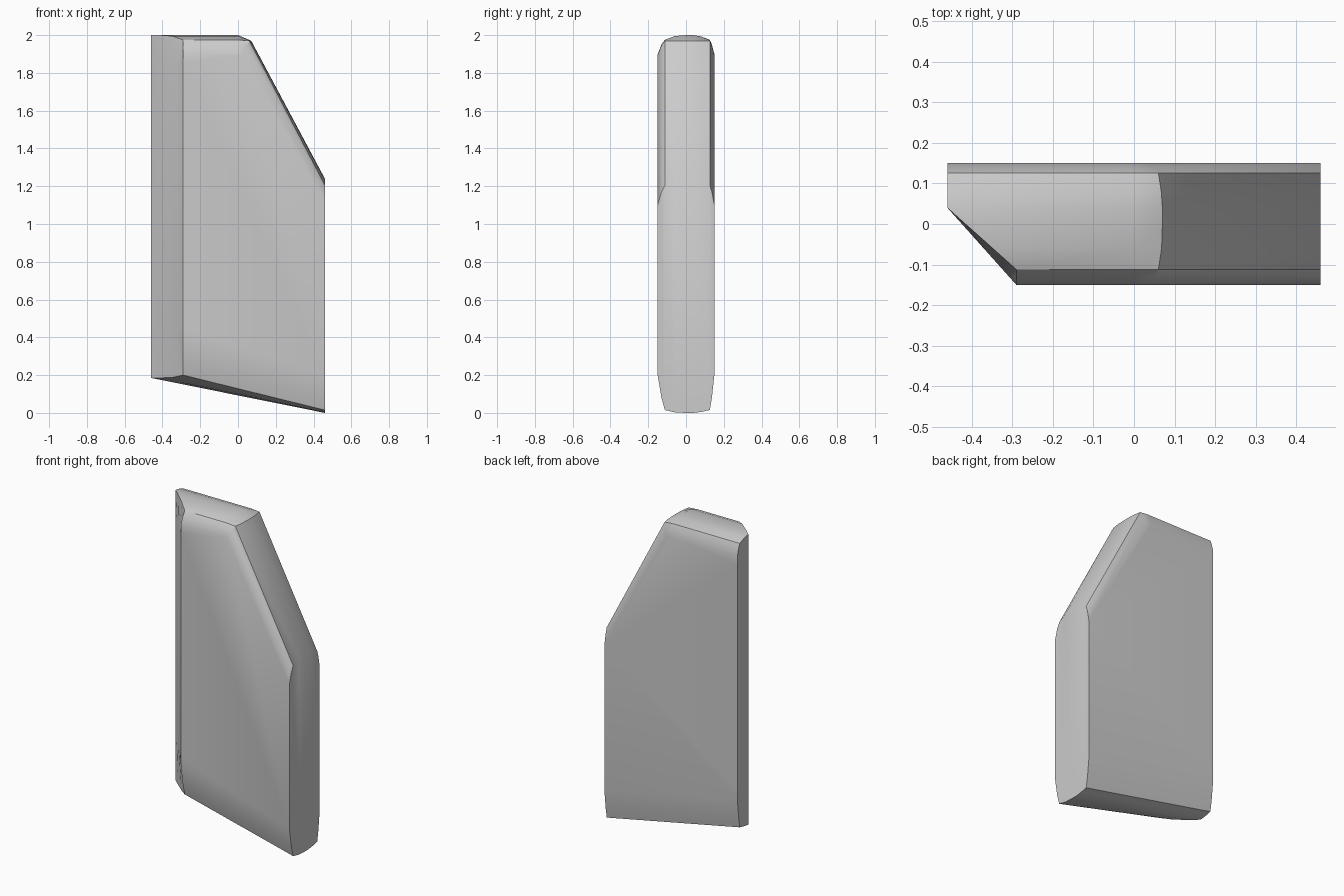
import bpy, bmesh, math

cube = bpy.data.objects.get("Cube")
if cube:
    bpy.data.objects.remove(cube, do_unlink=True)

# Plain grey material
grey = bpy.data.materials.new("light_grey")
grey.use_nodes = True
colour = (0.6, 0.6, 0.6, 1)
grey.diffuse_color = colour
grey.node_tree.nodes["Principled BSDF"].inputs["Base Color"].default_value = colour

# Slices through the thickness: depth, top inset, bottom inset
slices = [
    (-0.15, 0.1, 0.2), (-0.13, 0.05, 0.08), (-0.112, 0.025, 0.015),
    (-0.06, 0.005, 0.003), (0, 0, 0), (0.04, 0, 0), (0.08, 0.007, 0.005),
    (0.126, 0.025, 0.015), (0.137, 0.05, 0.08), (0.15, 0.1, 0.2),
]
LEFT, RIGHT, CUT = -0.46, 0.46, -0.29


def cut_x(y, y_end):
    """Edge position along the angled front corner."""
    f = (0.04 - y) / (0.04 - y_end)
    return LEFT + (CUT - LEFT) * min(max(f, 0), 1)


def outline(y, top, bottom):
    end, middle = cut_x(y, -0.112), cut_x(y, -0.15)
    return [
        (end, y, 0.185 + bottom), (middle, y, 0.45),
        (middle, y, 1.85), (end, y, 2 - top),
        (0, y, 2 - top), (0.07 - 0.4 * top, y, min(1.97, 1.995 - top)),
        (RIGHT, y, 1.24 - 1.4 * top), (RIGHT, y, bottom),
    ]


# Loft the slices into one closed body
bm = bmesh.new()
rings = [[bm.verts.new(p) for p in outline(*s)] for s in slices]
for a, b in zip(rings, rings[1:]):
    for i in range(len(a)):
        j = (i + 1) % len(a)
        bm.faces.new((a[i], a[j], b[j], b[i]))
bm.faces.new(rings[0])
bm.faces.new(rings[-1][::-1])
bmesh.ops.remove_doubles(bm, verts=bm.verts, dist=0.0005)
bmesh.ops.recalc_face_normals(bm, faces=bm.faces)
mesh = bpy.data.meshes.new("angled_panel")
bm.to_mesh(mesh)
bm.free()
mesh.materials.append(grey)
panel = bpy.data.objects.new("angled_panel", mesh)
bpy.context.collection.objects.link(panel)

# Smooth rounded rims, crisp corners
bpy.ops.object.select_all(action="DESELECT")
panel.select_set(True)
bpy.context.view_layer.objects.active = panel
bpy.ops.object.shade_smooth_by_angle(angle=math.radians(32))
